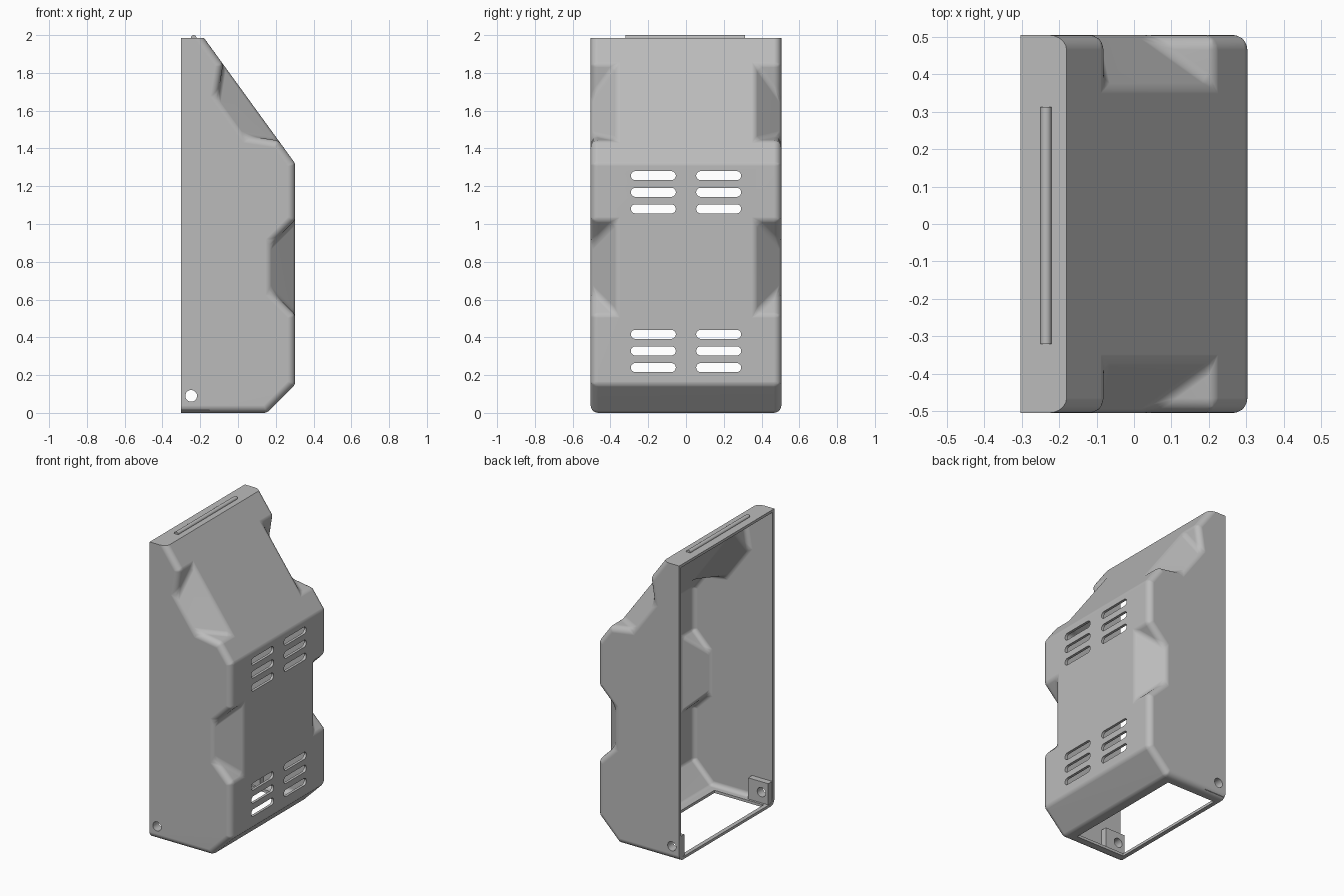
import bpy, bmesh, math
from mathutils import Vector, Matrix

if "Cube" in bpy.data.objects:
    bpy.data.objects.remove(bpy.data.objects["Cube"])

X, Y, TOP, WALL = 0.303, 0.505, 1.985, 0.018
UP = Vector((0, 0, 1))
SLOPE_N = Vector((0.665, 0, 0.483)).normalized()
SLOPE_T = Vector((-SLOPE_N.z, 0, SLOPE_N.x))
SLOPE_P = Vector((X, 0, 1.32))

grey = bpy.data.materials.new("light_grey")
grey.use_nodes = True
grey.diffuse_color = (0.5, 0.5, 0.5, 1)
grey.node_tree.nodes["Principled BSDF"].inputs["Base Color"].default_value = grey.diffuse_color


def to_object(name, bm):
    bmesh.ops.recalc_face_normals(bm, faces=bm.faces)
    mesh = bpy.data.meshes.new(name)
    bm.to_mesh(mesh)
    bm.free()
    mesh.materials.append(grey)
    obj = bpy.data.objects.new(name, mesh)
    bpy.context.collection.objects.link(obj)
    return obj


def select_only(obj):
    bpy.ops.object.select_all(action='DESELECT')
    bpy.context.view_layer.objects.active = obj
    obj.select_set(True)


def apply(obj, mod):
    select_only(obj)
    bpy.ops.object.modifier_apply(modifier=mod.name)


def cut(obj, cutter, keep=False):
    mod = obj.modifiers.new("cut", 'BOOLEAN')
    mod.operation, mod.solver, mod.object = 'DIFFERENCE', 'EXACT', cutter
    apply(obj, mod)
    if not keep:
        bpy.data.objects.remove(cutter)


def convex(name, planes, grow=0.0):
    """Convex solid bounded by (point, outward normal) planes, grown outward."""
    bm = bmesh.new()
    bmesh.ops.create_cube(bm, size=5)
    for point, normal in planes:
        n = Vector(normal).normalized()
        cutting = bmesh.ops.bisect_plane(
            bm, geom=bm.verts[:] + bm.edges[:] + bm.faces[:],
            plane_co=Vector(point) + n * grow, plane_no=n, clear_outer=True)
        rim = [e for e in cutting["geom_cut"] if isinstance(e, bmesh.types.BMEdge)]
        bmesh.ops.edgeloop_fill(bm, edges=rim)
    return to_object(name, bm)


def box(name, low, high):
    bm = bmesh.new()
    low, high = Vector(low), Vector(high)
    bmesh.ops.create_cube(bm, size=1, matrix=Matrix.Translation((low + high) / 2)
                          @ Matrix.Diagonal((*(high - low), 1)))
    return to_object(name, bm)


def notch(centre, normal, along, side, grow):
    """Corner recess with three slanted walls."""
    across = Vector((0, side, 0))
    return convex("notch_cutter", [
        (centre + across * 0.365, -normal - across),
        (centre + along * 0.25, along - normal),
        (centre - along * 0.25, -along - normal)], grow)


def body(name, inset, back, radius):
    """Rounded, notched block; the top and back rims stay sharp."""
    obj = convex(name, [
        ((X, 0, 0), (1, 0, 0)), ((back, 0, 0), (-1, 0, 0)),
        ((0, Y, 0), (0, 1, 0)), ((0, -Y, 0), (0, -1, 0)),
        ((0, 0, TOP), (0, 0, 1)), ((0, 0, 0), (0, 0, -1)),
        ((X, 0, 0.15), (1, 0, -1)), (SLOPE_P, SLOPE_N)], -inset)
    for side in (-1, 1):
        cut(obj, notch(Vector((X, 0, 0.77)), Vector((1, 0, 0)), UP, side, inset))
        cut(obj, notch(SLOPE_P + SLOPE_T * 0.4, SLOPE_N, SLOPE_T, side, inset))
    bm = bmesh.new()
    bm.from_mesh(obj.data)
    bmesh.ops.remove_doubles(bm, verts=bm.verts, dist=0.0005)
    bmesh.ops.dissolve_limit(bm, angle_limit=0.02, verts=bm.verts, edges=bm.edges)
    weight = bm.edges.layers.float.new("bevel_weight_edge")
    for e in bm.edges:
        on_back = all(v.co.x < back + inset + 0.001 for v in e.verts)
        on_top = all(v.co.z > TOP - inset - 0.001 for v in e.verts)
        if not (on_back or on_top):
            e[weight] = min(1.0, math.tan(e.calc_face_angle(0) / 2))
    bm.to_mesh(obj.data)
    bm.free()
    mod = obj.modifiers.new("round", 'BEVEL')
    mod.limit_method, mod.width, mod.segments = 'WEIGHT', radius, 5
    apply(obj, mod)
    return obj


def rod(name, radius, start, end):
    bm = bmesh.new()
    start, end = Vector(start), Vector(end)
    turn = UP.rotation_difference(end - start).to_matrix().to_4x4()
    bmesh.ops.create_cone(bm, cap_ends=True, segments=24, radius1=radius, radius2=radius,
                          depth=(end - start).length,
                          matrix=Matrix.Translation((start + end) / 2) @ turn)
    return to_object(name, bm)


def slot(y, z):
    """Long rounded cutter through the front wall."""
    bm = bmesh.new()
    ring = []
    for i in range(24):
        a = math.tau * (i + 0.5) / 24
        shift = math.copysign(0.095, math.cos(a))
        ring.append(bm.verts.new((0.2, y + shift + 0.024 * math.cos(a), z + 0.024 * math.sin(a))))
    face = bm.faces.new(ring)
    new = bmesh.ops.extrude_face_region(bm, geom=[face])["geom"]
    bmesh.ops.translate(bm, vec=(0.3, 0, 0), verts=[v for v in new if isinstance(v, bmesh.types.BMVert)])
    return to_object("slot_cutter", bm)


# Hollow cover, open at the back
cover = body("cover", 0, -X, 0.04)
cut(cover, body("cavity", WALL, -1, 0.03))

# Opening in the floor
cut(cover, box("floor_cutter", (-0.275, -0.43, -0.1), (0.09, 0.43, 0.1)))

# Vent slots
for base in (0.24, 1.08):
    for row in range(3):
        for y in (-0.173, 0.173):
            cut(cover, slot(y, base + row * 0.088))

# Screw tabs inside the lower back corners
tabs = [box(name, (-X + 0.004, min(a, b), 0.012), (-0.15, max(a, b), 0.16))
        for name, a, b in (("right_tab", -0.495, -0.445), ("left_tab", 0.495, 0.445))]
drill = rod("screw_hole_cutter", 0.031, (-0.248, -1, 0.09), (-0.248, 1, 0.09))
for part in [cover] + tabs:
    cut(part, drill, keep=True)
bpy.data.objects.remove(drill)

# Raised rib on the top
rib = rod("top_rib", 0.015, (-0.235, -0.32, TOP), (-0.235, 0.312, TOP))

for part in [cover, rib] + tabs:
    select_only(part)
    bpy.ops.object.shade_smooth_by_angle(angle=math.radians(32))
    mod = part.modifiers.new("even_shading", 'WEIGHTED_NORMAL')
    mod.keep_sharp = True
